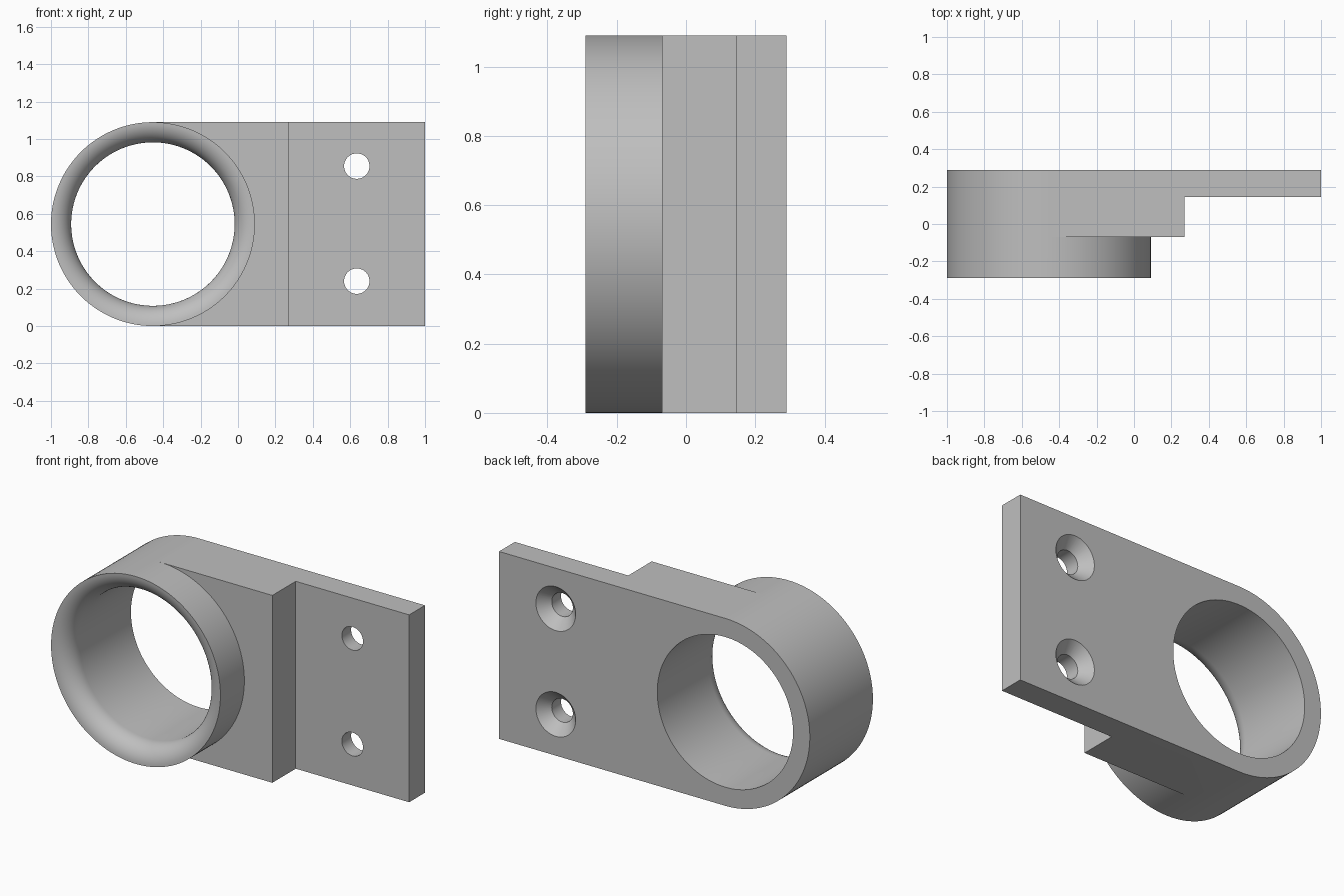
import bpy, bmesh
from math import sin, cos, pi, radians

if "Cube" in bpy.data.objects:
    bpy.data.objects.remove(bpy.data.objects["Cube"], do_unlink=True)

SIDES = 128
CX, CZ = -0.455, 0.545           # ring centre
OUTER, BORE = 0.545, 0.437       # ring radii
FRONT, STEP, PLATE, BACK = -0.29, -0.07, 0.145, 0.29
BLOCK_X, END_X = 0.27, 1.0

grey = bpy.data.materials.new("satin_grey")
grey.use_nodes = True
colour = (0.52, 0.52, 0.52, 1)
grey.diffuse_color = colour
grey.node_tree.nodes["Principled BSDF"].inputs["Base Color"].default_value = colour


def circle(bm, r, y, x, z, n):
    """Ring of vertices around the y axis, starting at the top."""
    return [bm.verts.new((x - r * sin(2 * pi * i / n), y, z + r * cos(2 * pi * i / n)))
            for i in range(n)]


def bridge(bm, a, b, count):
    """Quads joining two rings over the first count segments."""
    n = len(a)
    for i in range(count):
        j = (i + 1) % n
        bm.faces.new((a[i], a[j], b[j], b[i]))


def finish(bm, name):
    bmesh.ops.recalc_face_normals(bm, faces=bm.faces[:])
    mesh = bpy.data.meshes.new(name)
    bm.to_mesh(mesh)
    bm.free()
    mesh.materials.append(grey)
    obj = bpy.data.objects.new(name, mesh)
    bpy.context.collection.objects.link(obj)
    return obj


# Ring: outer wall, rounded front lip, bore
bm = bmesh.new()
half = SIDES // 2
lip = OUTER - BORE
back_rim = circle(bm, OUTER, BACK, CX, CZ, SIDES)
step_rim = circle(bm, OUTER, STEP, CX, CZ, SIDES)
bridge(bm, back_rim, step_rim, half)
previous = step_rim
lip_steps = 12
profile = [(OUTER - lip * sin(t), FRONT + lip * (1 - cos(t)))
           for t in (pi / 2 * k / lip_steps for k in range(lip_steps + 1))]
for r, y in profile + [(BORE, BACK)]:
    ring = circle(bm, r, y, CX, CZ, SIDES)
    bridge(bm, previous, ring, SIDES)
    previous = ring
bore_rim = previous
bridge(bm, back_rim, bore_rim, half)

# Stepped block and mounting plate, sharing the ring's edges
corners = [(BLOCK_X, STEP), (BLOCK_X, PLATE), (END_X, PLATE), (END_X, BACK)]
top = [bm.verts.new((x, y, CZ + OUTER)) for x, y in corners]
low = [bm.verts.new((x, y, CZ - OUTER)) for x, y in corners]
bm.faces.new([step_rim[0]] + top + [back_rim[0]])
bm.faces.new([step_rim[half]] + low + [back_rim[half]])
for i in range(3):
    bm.faces.new((top[i], top[i + 1], low[i + 1], low[i]))
bm.faces.new(step_rim[half:] + [step_rim[0], top[0], low[0]])
bm.faces.new(bore_rim[half:] + [bore_rim[0], back_rim[0], top[3], low[3], back_rim[half]])
bmesh.ops.delete(bm, geom=[v for v in bm.verts if not v.link_faces], context="VERTS")
bracket = finish(bm, "ring_bracket")

# Countersunk screw holes, wide end at the back
bm = bmesh.new()
for z in (0.24, 0.855):
    rings = [circle(bm, r, y, 0.635, z, 48) for r, y in
             ((0.068, 0.05), (0.068, 0.23), (0.128, BACK), (0.148, BACK + 0.02))]
    for a, b in zip(rings, rings[1:]):
        bridge(bm, a, b, 48)
    bm.faces.new(rings[0])
    bm.faces.new(rings[-1])
cutter = finish(bm, "screw_hole_cutter")
cutter.hide_render = True

cut = bracket.modifiers.new("screw_holes", "BOOLEAN")
cut.operation = "DIFFERENCE"
cut.solver = "EXACT"
cut.object = cutter

bpy.ops.object.select_all(action="DESELECT")
bracket.select_set(True)
bpy.context.view_layer.objects.active = bracket
bpy.ops.object.modifier_apply(modifier=cut.name)
bpy.data.objects.remove(cutter, do_unlink=True)
bpy.ops.object.shade_smooth_by_angle(angle=radians(30))
